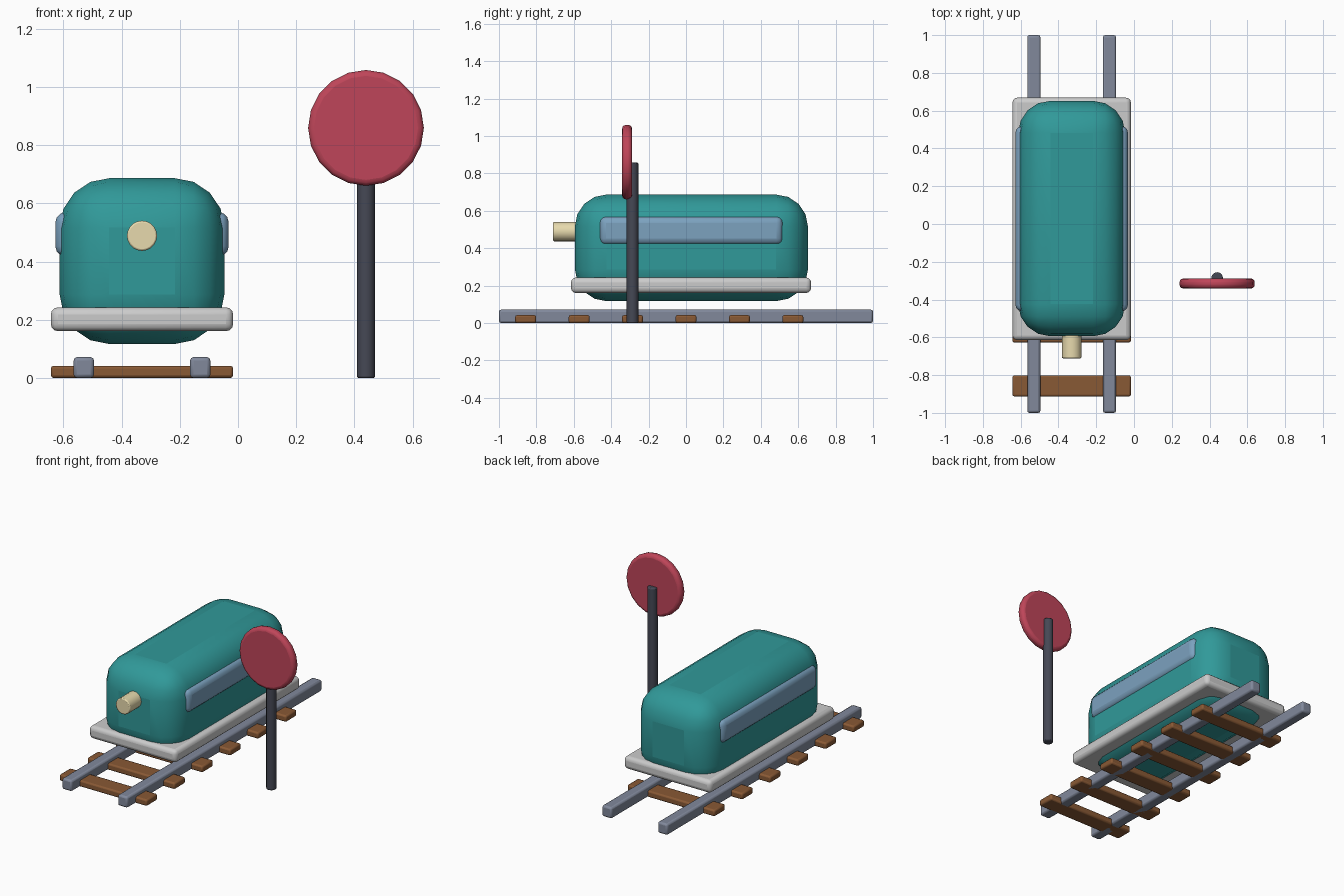
import bpy, math

if "Cube" in bpy.data.objects:
    bpy.data.objects.remove(bpy.data.objects["Cube"])

X = -0.33  # track centre line


def material(name, rgb):
    m = bpy.data.materials.new(name)
    m.diffuse_color = (*rgb, 1)
    m.use_nodes = True
    m.node_tree.nodes["Principled BSDF"].inputs["Base Color"].default_value = m.diffuse_color
    return m


TEAL = material("teal", (0.03, 0.32, 0.32))
GLASS = material("glass", (0.20, 0.36, 0.52))
CREAM = material("cream", (0.80, 0.70, 0.42))
STEEL = material("steel", (0.22, 0.25, 0.33))
WOOD = material("wood", (0.25, 0.10, 0.035))
DARK = material("dark", (0.06, 0.065, 0.09))
RED = material("red", (0.52, 0.06, 0.10))


def finish(o, name, mat, bevel, segments, limit=True):
    o.name = name
    if mat:
        o.data.materials.append(mat)
    b = o.modifiers.new("bevel", 'BEVEL')
    b.width, b.segments = bevel, segments
    b.limit_method = 'ANGLE'
    b.angle_limit = math.radians(40)
    bpy.ops.object.shade_smooth_by_angle(angle=math.radians(40))
    return o


def box(name, loc, size, mat=None, bevel=0.01, segments=2):
    bpy.ops.mesh.primitive_cube_add(size=1, location=loc)
    o = bpy.context.object
    o.scale = size
    bpy.ops.object.transform_apply(location=False, rotation=False, scale=True)
    return finish(o, name, mat, bevel, segments)


def cylinder(name, loc, radius, depth, mat, sides, bevel, segments=2, along_y=False):
    bpy.ops.mesh.primitive_cylinder_add(
        vertices=sides, radius=radius, depth=depth, location=loc,
        rotation=(math.pi / 2 if along_y else 0, 0, 0))
    return finish(bpy.context.object, name, mat, bevel, segments)


# carriage
box("carriage_body", (X, 0.029, 0.402), (0.566, 1.246, 0.57), TEAL, 0.17, 4)
box("skirt_plate", (X, 0.027, 0.202), (0.627, 1.283, 0.082), None, 0.025, 3)
for side, label in ((-1, "left"), (1, "right")):
    box("window_" + label, (X + side * 0.258, 0.028, 0.494),
        (0.08, 0.98, 0.152), GLASS, 0.035, 3)
cylinder("headlamp", (X, -0.635, 0.489), 0.052, 0.152, CREAM, 20, 0.006, 2, True)

# track
for side, label in ((-1, "left"), (1, "right")):
    box("rail_" + label, (X + side * 0.2, 0, 0.036), (0.07, 2.0, 0.072), STEEL, 0.012)
for i in range(6):
    box(f"sleeper_{i + 1}", (X, (i - 3) * 2 / 7, 0.021), (0.627, 0.112, 0.042), WOOD, 0.01)

# signal
cylinder("signal_post", (0.44, -0.286, 0.429), 0.031, 0.858, DARK, 12, 0.006)
cylinder("signal_disc", (0.44, -0.315, 0.86), 0.199, 0.053, RED, 20, 0.02, 3, True)
